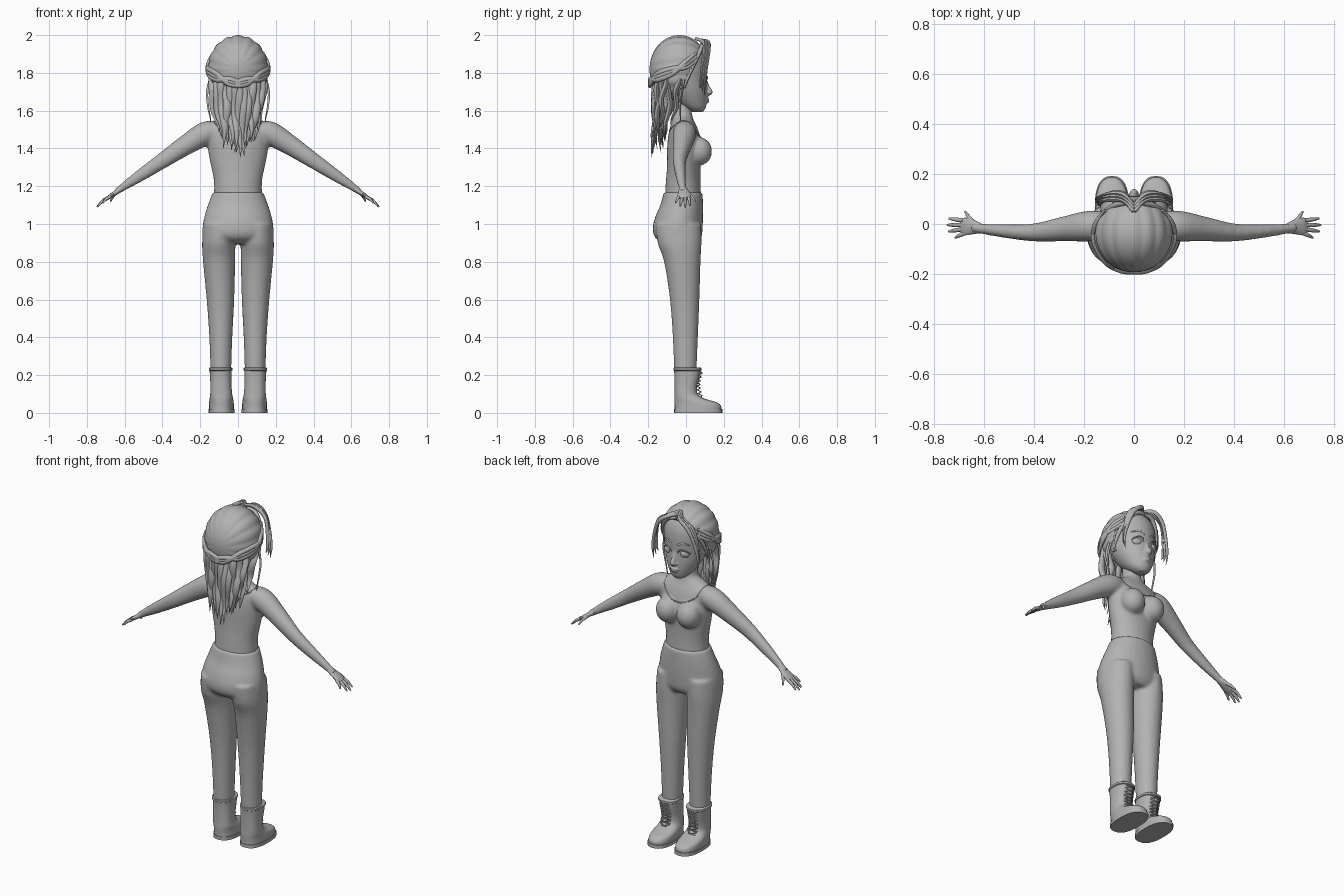
import bpy, bmesh, math, random
from mathutils import Vector, Matrix

random.seed(4)
grey = bpy.data.materials.new("plain grey")
grey.diffuse_color = (0.45, 0.45, 0.45, 1)


def add_mesh(name, bm, mirror=False):
    bmesh.ops.recalc_face_normals(bm, faces=bm.faces)
    me = bpy.data.meshes.new(name)
    bm.to_mesh(me)
    bm.free()
    me.materials.append(grey)
    ob = bpy.data.objects.new(name, me)
    bpy.context.collection.objects.link(ob)
    if mirror:
        ob.modifiers.new("Mirror", 'MIRROR')
    return ob


def spline(rows, steps):
    """Catmull-Rom through rows of numbers"""
    out = []
    for i in range(len(rows) - 1):
        p0, p1, p2, p3 = rows[max(i - 1, 0)], rows[i], rows[i + 1], rows[min(i + 2, len(rows) - 1)]
        for s in range(steps):
            t = s / steps
            out.append([0.5 * (2 * b + (c - a) * t + (2 * a - 5 * b + 4 * c - d) * t * t
                               + (3 * b - a - 3 * c + d) * t ** 3) for a, b, c, d in zip(p0, p1, p2, p3)])
    return out + [list(rows[-1])]


def skin(name, rings, mirror=False):
    """Bridge equal rings of points and cap both ends"""
    bm = bmesh.new()
    vs = [[bm.verts.new(p) for p in r] for r in rings]
    n = len(vs[0])
    for a, b in zip(vs, vs[1:]):
        for i in range(n):
            bm.faces.new((a[i], a[(i + 1) % n], b[(i + 1) % n], b[i]))
    bm.faces.new(vs[0])
    bm.faces.new(vs[-1])
    return add_mesh(name, bm, mirror)


def stack(name, rows, mirror=False, n=32, power=2.0, steps=4):
    """Horizontal sections: (z, centre x, half width, back y, front y)"""
    rings = []
    for z, cx, rx, yb, yf in spline(rows, steps):
        ring = []
        for i in range(n):
            c, s = math.cos(2 * math.pi * i / n), math.sin(2 * math.pi * i / n)
            k = 2 / power
            ring.append((cx + rx * math.copysign(abs(c) ** k, c),
                         (yb + yf) / 2 + (yf - yb) / 2 * math.copysign(abs(s) ** k, s), z))
        rings.append(ring)
    return skin(name, rings, mirror)


def tube(name, rows, ref=(0, 1, 0), mirror=False, n=8, steps=5):
    """Sweep along (x, y, z, half width, half thickness)"""
    path = spline(rows, steps)
    pts = [Vector(p[:3]) for p in path]
    rings = []
    for i, p in enumerate(pts):
        t = (pts[min(i + 1, len(pts) - 1)] - pts[max(i - 1, 0)]).normalized()
        side = Vector(ref).cross(t).normalized()
        up = side.cross(t)
        a, b = max(path[i][3], 0.001), max(path[i][4], 0.001)
        rings.append([p + side * a * math.cos(2 * math.pi * k / n) + up * b * math.sin(2 * math.pi * k / n)
                      for k in range(n)])
    return skin(name, rings, mirror)


def ball(name, loc, size, mirror=False):
    bm = bmesh.new()
    bmesh.ops.create_uvsphere(bm, u_segments=24, v_segments=16, radius=1,
                              matrix=Matrix.Translation(loc) @ Matrix.Diagonal((*size, 1)))
    return add_mesh(name, bm, mirror)


def fuse(name, obs, voxel=0, smooth=0):
    bpy.ops.object.select_all(action='DESELECT')
    for o in obs:
        o.select_set(True)
    bpy.context.view_layer.objects.active = obs[0]
    bpy.ops.object.convert(target='MESH')
    bpy.ops.object.join()
    ob = bpy.context.active_object
    ob.name = name
    if voxel:
        m = ob.modifiers.new("Remesh", 'REMESH')
        m.mode, m.voxel_size = 'VOXEL', voxel
        m = ob.modifiers.new("Smooth", 'SMOOTH')
        m.factor, m.iterations = 0.5, smooth
        bpy.ops.object.convert(target='MESH')
    return ob


# Upper body: torso with neck, bust and sleeves
torso = stack("torso", [(1.14, 0, .127, -.112, .08), (1.22, 0, .127, -.107, .077), (1.28, 0, .137, -.102, .077),
                        (1.34, 0, .15, -.1, .08), (1.4, 0, .16, -.1, .085), (1.46, 0, .167, -.095, .076),
                        (1.51, 0, .16, -.085, .06), (1.545, 0, .125, -.075, .042), (1.572, 0, .068, -.07, .034),
                        (1.6, 0, .052, -.07, .03), (1.66, 0, .05, -.07, .03)])
bust = ball("bust", (.068, .07, 1.385), (.068, .068, .075), True)
arm = tube("arm", [(.09, -.01, 1.49, .05, .05), (.17, -.008, 1.48, .063, .062), (.28, -.02, 1.415, .053, .05),
                   (.4, -.034, 1.335, .042, .036), (.52, -.028, 1.255, .032, .027),
                   (.62, -.018, 1.188, .02, .02), (.645, -.015, 1.17, .018, .02)], mirror=True, n=20)
body = fuse("shirt_and_arms", [torso, bust, arm], .009, 6)

# Neckline trim lying on the shirt
loop = []
for i in range(33):
    c, s = math.cos(i * math.pi / 16), math.sin(i * math.pi / 16)
    hit = body.closest_point_on_mesh(Vector((.125 * c, -.015 + .1 * s, 1.5 - .05 * max(0, s) + .03 * c * c)))
    loop.append((*hit[1], .003, .003))
tube("neckline", loop, (0, 0, 1), n=6, steps=2)

# Hands
parts = [tube("palm", [(.615, -.018, 1.19, .016, .02), (.645, -.012, 1.168, .013, .03),
                       (.675, -.01, 1.148, .011, .036), (.692, -.01, 1.135, .007, .032)], mirror=True, n=14)]
for tip, base in (((.74, .022, 1.098), (.683, .014, 1.142)), ((.747, -.004, 1.09), (.688, -.004, 1.138)),
                  ((.741, -.03, 1.095), (.686, -.021, 1.138)), ((.715, -.055, 1.112), (.675, -.036, 1.145)),
                  ((.675, .05, 1.12), (.64, .004, 1.168))):
    mid = (Vector(tip) + Vector(base)) / 2 + Vector((.003, 0, .004))
    parts.append(tube("finger", [(*base, .009, .009), (*mid, .008, .008), (*tip, .004, .004)], mirror=True))
fuse("hands", parts)

# Trousers
hips = stack("hips", [(1.168, 0, .134, -.118, .088), (1.1, 0, .16, -.136, .09), (1.04, 0, .178, -.162, .09),
                      (.98, 0, .188, -.176, .088), (.93, 0, .184, -.165, .082), (.895, 0, .15, -.12, .06)])
leg = stack("leg", [(1.0, .098, .085, -.16, .08), (.9, .102, .088, -.15, .082), (.8, .1, .085, -.116, .077),
                    (.6, .093, .073, -.085, .071), (.4, .091, .061, -.07, .063), (.2, .091, .054, -.062, .055)],
            True, n=28)
fuse("trousers", [hips, leg], .009, 5)

# Boots: upper, sole, cuff and laces
upper = [(.234, .092, .059, -.064, .08), (.19, .091, .057, -.061, .072), (.14, .09, .056, -.06, .06),
         (.1, .089, .058, -.06, .062), (.075, .088, .062, -.061, .1), (.055, .088, .065, -.061, .165),
         (.035, .088, .066, -.06, .186), (.012, .088, .066, -.06, .186)]
stack("boot", upper, True, power=2.4)
stack("boot_sole", [(.02, .088, .069, -.063, .192), (.0, .088, .069, -.063, .192)], True, power=2.5, steps=1)
stack("boot_cuff", [(.24, .092, .058, -.063, .079), (.237, .092, .062, -.067, .083),
                    (.226, .092, .062, -.067, .083), (.222, .092, .057, -.062, .078)], True, power=2.4, steps=1)
laces = []
for k in range(7):
    z = .082 + k * .02
    yf = .07 + .02 * ((z - .14) / .08) ** 2
    for d in (-1, 1):
        laces.append(tube("lace", [(.09 - d * .03, yf - .012, z, .003, .003), (.09, yf + .004, z + .009, .003, .003),
                                   (.09 + d * .03, yf - .012, z + .018, .003, .003)], mirror=True, n=6, steps=3))
fuse("boot_laces", laces)

# Head with nose, lips and ears
skull = stack("head", [(1.592, 0, .025, .035, .088), (1.61, 0, .052, 0, .102), (1.635, 0, .072, -.04, .109),
                       (1.67, 0, .092, -.08, .113), (1.71, 0, .109, -.11, .113), (1.76, 0, .122, -.14, .111),
                       (1.82, 0, .13, -.15, .112), (1.88, 0, .128, -.15, .106), (1.93, 0, .11, -.13, .086),
                       (1.965, 0, .07, -.09, .05), (1.98, 0, .03, -.05, .01)], n=40)
nose = tube("nose", [(0, .1, 1.765, .008, .01), (0, .116, 1.725, .011, .01), (0, .127, 1.698, .015, .014),
                     (0, .113, 1.684, .012, .008)], n=12)
nostril = ball("nostril", (.013, .117, 1.694), (.009, .012, .008), True)
lips = [ball("lip", (0, .111, z), (w, .013, .007)) for z, w in ((1.661, .027), (1.648, .022))]
ear = ball("ear", (.127, -.022, 1.75), (.012, .026, .037), True)
fuse("head", [skull, nose, nostril, ear] + lips, .005, 3)

# Eyes, irises, lids and brows
ball("eye", (.05, .085, 1.755), (.031, .022, .024), True)
ball("iris", (.048, .1, 1.755), (.014, .009, .016), True)
tube("eyelid", [(.018, .105, 1.75, .002, .002), (.032, .112, 1.774, .004, .004), (.052, .108, 1.781, .004, .004),
                (.074, .095, 1.771, .004, .004), (.088, .08, 1.757, .002, .002)], mirror=True)
tube("eyebrow", [(.018, .112, 1.803, .004, .003), (.05, .106, 1.818, .006, .004),
                 (.09, .078, 1.807, .002, .002)], mirror=True)

# Hair cap, combed back in ridges, open over the face
bm = bmesh.new()
bmesh.ops.create_uvsphere(bm, u_segments=112, v_segments=36, radius=1, matrix=Matrix.Rotation(math.pi / 2, 4, 'X'))
for v in bm.verts:
    f = .965 + .035 * abs(math.sin(8 * math.atan2(v.co.x, v.co.z) + math.pi / 2))
    v.co = Vector((v.co.x * .162 * f, -.035 + v.co.y * .158, 1.82 + v.co.z * .18 * f))
face_side = [v for v in bm.verts if v.co.y > -.015 + (v.co.z - 1.72) * .5 or v.co.z < 1.68]
bmesh.ops.delete(bm, geom=face_side, context='VERTS')
add_mesh("hair_cap", bm)

# Hairline rolls and loose fringe strands
strands = []
for k in range(3):
    o = k * .012
    strands.append(tube("strand", [(.002, .075 - o, 1.97 + o / 2, .008, .008), (.045, .118 - o, 1.962, .012, .009),
                                   (.1 + o / 2, .12 - o, 1.915, .012, .009), (.136, .108 - o, 1.82, .01, .007),
                                   (.15 - o / 2, .1 - o, 1.74, .007, .005),
                                   (.143 - o / 2, .098 - o, 1.68 + k * .02, .001, .001)], mirror=True))
strands.append(tube("hairline", [(.004, .085, 1.95, .01, .012), (.06, .082, 1.935, .012, .012),
                                 (.11, .052, 1.87, .012, .012), (.132, .015, 1.79, .01, .01),
                                 (.135, -.01, 1.72, .004, .004)], mirror=True))
strands.append(tube("side_strand", [(.145, -.01, 1.78, .006, .006), (.163, -.02, 1.7, .006, .005),
                                    (.158, -.03, 1.62, .005, .004), (.145, -.03, 1.55, .003, .003),
                                    (.15, -.04, 1.49, .001, .001)], mirror=True))
fuse("fringe_strands", strands)

# Twisted locks tied behind the head
twists = []
for k in range(3):
    dz = .02 * (k - 1)
    twists.append(tube("twist", [(.115, .055, 1.885 + dz, .006, .008), (.152, .0, 1.845 + dz * .8, .012, .013),
                                 (.158, -.07, 1.81 - dz * .6, .012, .014), (.115, -.15, 1.78 - dz * .8, .012, .014),
                                 (.05, -.186, 1.755 + dz * .6, .012, .014), (-.012, -.192, 1.74 + dz * .4, .01, .013)],
                       (0, 0, 1), True))
fuse("twisted_locks", twists)

# Wavy hanging locks in two layers
locks = []
for layer in range(2):
    for i in range(12):
        u = -1 + 2 * (i + .5 * layer) / 11.5
        end = 1.34 + .13 * u * u + random.uniform(0, .07)
        ph, depth = random.uniform(0, 6.28), math.sqrt(max(0, 1 - u * u))
        rows = []
        for j in range(9):
            t = j / 8
            w = (.021 if j < 5 else .021 * (8.2 - j) / 3.5) * (.7 if j == 0 else 1)
            rows.append((u * (.142 - .035 * t) + .01 * t * math.sin(ph + 8 * t),
                         -.075 - .085 * depth * (1 - .3 * t) - .04 * t + .04 * layer + .009 * math.sin(ph + 2 + 9 * t),
                         1.77 + (end - 1.77) * t, w, w * .65))
        locks.append(tube("lock", rows, n=8, steps=3))
fuse("hanging_locks", locks)

bpy.ops.object.select_all(action='SELECT')
bpy.ops.object.shade_smooth_by_angle(angle=math.radians(50))
